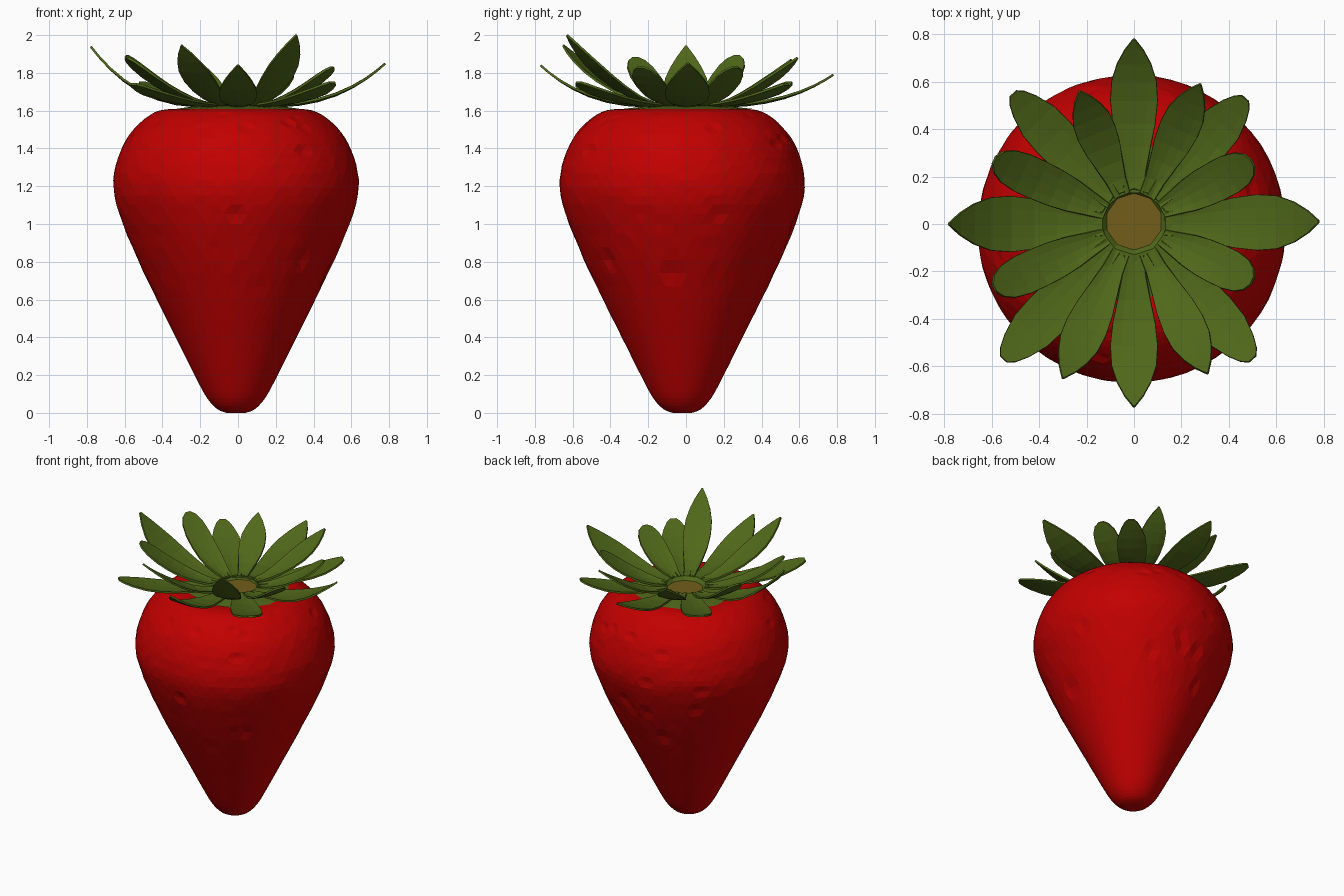
import bpy, bmesh, math, random
from mathutils import Vector

if "Cube" in bpy.data.objects:
    bpy.data.objects.remove(bpy.data.objects["Cube"])

random.seed(4)


def material(name, rgb):
    m = bpy.data.materials.new(name)
    m.diffuse_color = (*rgb, 1)
    m.use_nodes = True
    m.node_tree.nodes["Principled BSDF"].inputs["Base Color"].default_value = m.diffuse_color
    return m


RED = material("berry red", (0.54, 0.0, 0.0))
GREEN = material("leaf green", (0.079, 0.138, 0.01))
BROWN = material("stem brown", (0.17, 0.11, 0.01))


def finish(name, bm, *mats):
    bmesh.ops.recalc_face_normals(bm, faces=bm.faces)
    me = bpy.data.meshes.new(name)
    bm.to_mesh(me)
    bm.free()
    for m in mats:
        me.materials.append(m)
    ob = bpy.data.objects.new(name, me)
    bpy.context.collection.objects.link(ob)
    return ob


def catmull(pts, steps):
    """Smooth a list of 2D points."""
    out = []
    for i in range(len(pts) - 1):
        a, b, c, d = (Vector(pts[max(0, min(len(pts) - 1, i + k))]) for k in (-1, 0, 1, 2))
        for s in range(steps):
            t = s / steps
            out.append(0.5 * (2 * b + (c - a) * t + (2 * a - 5 * b + 4 * c - d) * t * t
                              + (3 * b - a - 3 * c + d) * t ** 3))
    return out + [Vector(pts[-1])]


def lathe(profile, n, centre=(0, 0), wobble=None):
    """Spin a (radius, height) profile; both ends are capped."""
    bm = bmesh.new()
    rings = []
    for j, (r, z) in enumerate(profile):
        ring = []
        for i in range(n):
            a = 2 * math.pi * (i + 0.5 * (j % 2)) / n
            rr = r + (wobble(r, z) if wobble else 0)
            ring.append(bm.verts.new((centre[0] + rr * math.cos(a),
                                      centre[1] + rr * math.sin(a), z)))
        rings.append(ring)
    for j in range(len(rings) - 1):
        lo, hi = rings[j], rings[j + 1]
        for i in range(n):
            k = (i + 1) % n
            if j % 2 == 0:
                bm.faces.new((lo[i], lo[k], hi[i]))
                bm.faces.new((lo[k], hi[k], hi[i]))
            else:
                bm.faces.new((lo[i], hi[k], hi[i]))
                bm.faces.new((lo[i], lo[k], hi[k]))
    bm.faces.new(rings[0])
    bm.faces.new(rings[-1])
    return bm


# Berry body, with faint lumps and a few small seed dents on the upper part
def dents(r, z):
    if z < 0.3 or r < 0.42:
        return 0
    d = random.uniform(-0.002, 0.002)
    return d - 0.011 if z > 0.7 and random.random() < 0.03 else d


body = [(0.05, 0.0), (0.10, 0.02), (0.155, 0.08), (0.215, 0.19), (0.32, 0.40), (0.42, 0.60),
        (0.52, 0.81), (0.60, 1.0), (0.645, 1.15), (0.645, 1.27), (0.61, 1.39), (0.56, 1.48),
        (0.48, 1.56), (0.40, 1.602), (0.30, 1.605), (0.18, 1.57), (0.08, 1.51)]
finish("berry_body", lathe(catmull(body, 3), 60, (-0.01, -0.02), dents), RED)

# Brown pad under the leaves
finish("leaf_pad", lathe([(0.25, 1.59), (0.28, 1.597), (0.25, 1.608)], 20), BROWN)

# Leaf crown: a green plate dipping into a steep funnel with a brown floor
crown = lathe([(0.27, 1.604), (0.34, 1.61), (0.24, 1.622), (0.14, 1.632), (0.055, 1.535)],
              10, (0.0, 0.01))
for f in crown.faces:
    if all(abs(v.co.z - 1.535) < 0.001 for v in f.verts):
        f.material_index = 1
finish("crown_centre", crown, GREEN, BROWN)

# Leaf outlines: (distance along the leaf, share of the full half width)
POINTED = [(0, 0.42), (0.14, 0.5), (0.3, 0.7), (0.45, 0.9), (0.6, 1.0), (0.73, 0.95),
           (0.84, 0.72), (0.93, 0.4), (1, 0.04)]
BLUNT = [(0, 0.42), (0.14, 0.6), (0.3, 0.82), (0.45, 0.95), (0.6, 1.0), (0.75, 0.95),
         (0.88, 0.7), (0.96, 0.45), (1, 0.2)]
ROUNDED = [(0, 0.42), (0.14, 0.6), (0.3, 0.82), (0.45, 0.95), (0.6, 1.0), (0.75, 1.0),
           (0.88, 0.86), (0.96, 0.58), (1, 0.2)]


def leaf(name, tip, half_width, curl, outline):
    flat = Vector((tip[0], tip[1], 0))
    out = flat.normalized()
    side = Vector((-out.y, out.x, 0))
    start, length = 0.13, flat.length
    base = 1.622
    bm = bmesh.new()
    rows = []
    for t, w in outline:
        mid = out * (start + (length - start) * t)
        mid.z = base + (tip[2] - base) * t ** curl
        row = []
        for s in (-1, -0.55, 0, 0.55, 1):
            p = mid + side * (s * w * half_width)
            p.z += 0.02 * w * s * s * (1 - t)
            row.append(bm.verts.new(p))
        rows.append(row)
    for a, b in zip(rows, rows[1:]):
        for i in range(4):
            bm.faces.new((a[i], a[i + 1], b[i + 1], b[i]))
    ob = finish(name, bm, GREEN)
    mod = ob.modifiers.new("thickness", "SOLIDIFY")
    mod.thickness = 0.012
    mod.offset = 0


# Leaf tips, half widths and curl
LEAVES = [
    ((0.0, 0.78, 1.79), 0.10, 2.6, POINTED), ((0.0, -0.77, 1.84), 0.10, 2.7, POINTED),
    ((0.78, 0.01, 1.85), 0.118, 2.6, POINTED), ((-0.78, 0.0, 1.94), 0.118, 2.7, POINTED),
    ((0.28, 0.59, 1.88), 0.085, 1.8, POINTED), ((-0.23, 0.56, 1.87), 0.085, 1.8, POINTED),
    ((0.31, -0.63, 2.0), 0.09, 1.8, POINTED), ((-0.30, -0.65, 1.945), 0.09, 1.8, POINTED),
    ((0.47, 0.53, 1.74), 0.095, 2.3, BLUNT), ((-0.51, 0.55, 1.75), 0.095, 2.3, BLUNT),
    ((0.50, -0.57, 1.75), 0.10, 2.3, BLUNT), ((-0.55, -0.57, 1.74), 0.10, 2.3, BLUNT),
    ((0.50, 0.26, 1.83), 0.085, 1.8, ROUNDED), ((0.50, -0.24, 1.83), 0.085, 1.8, ROUNDED),
    ((-0.59, 0.27, 1.89), 0.085, 1.8, ROUNDED), ((-0.59, -0.27, 1.88), 0.085, 1.8, ROUNDED),
]
for i, spec in enumerate(LEAVES):
    leaf(f"leaf_{i + 1}", *spec)
